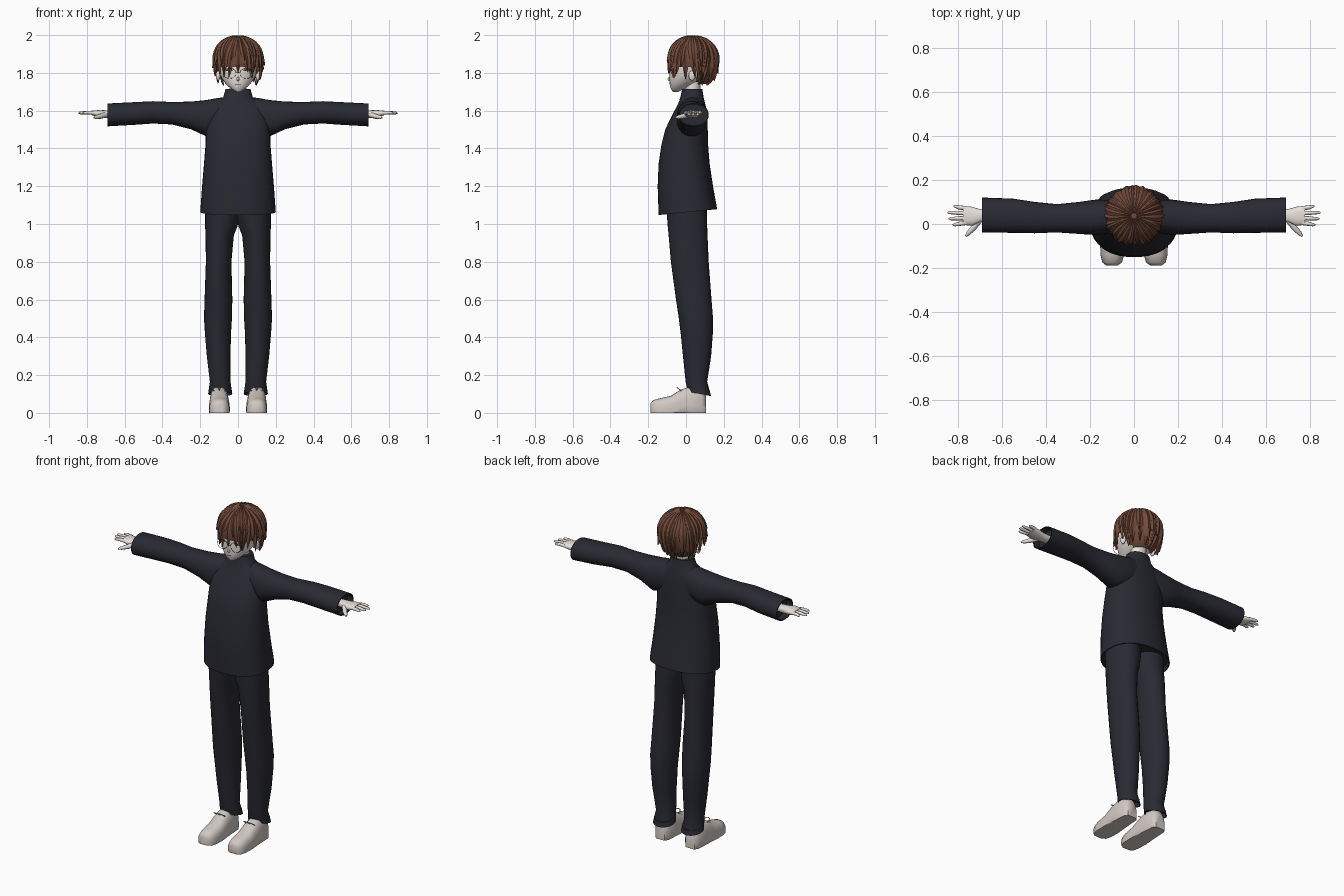
import bpy, bmesh, math, random
from mathutils import Vector

random.seed(4)
cube = bpy.data.objects.get("Cube")
if cube:
    bpy.data.objects.remove(cube, do_unlink=True)


def material(name, rgb):
    mat = bpy.data.materials.new(name)
    mat.use_nodes = True
    mat.diffuse_color = (*rgb, 1)
    mat.node_tree.nodes["Principled BSDF"].inputs["Base Color"].default_value = (*rgb, 1)
    return mat


CLOTH = material("charcoal cloth", (0.022, 0.023, 0.032))
SKIN = material("pale skin", (0.80, 0.74, 0.70))
SHOE = material("off white leather", (0.64, 0.58, 0.54))
HAIR = material("chestnut hair", (0.17, 0.07, 0.043))
DARK = material("dark detail", (0.03, 0.02, 0.02))


def smooth(obj, mat, angle=50):
    obj.data.materials.append(mat)
    bpy.ops.object.select_all(action="DESELECT")
    obj.select_set(True)
    bpy.context.view_layer.objects.active = obj
    bpy.ops.object.shade_smooth_by_angle(angle=math.radians(angle))
    return obj


def finish(name, bm, mat, angle=50):
    bmesh.ops.recalc_face_normals(bm, faces=bm.faces)
    mesh = bpy.data.meshes.new(name)
    bm.to_mesh(mesh)
    bm.free()
    obj = bpy.data.objects.new(name, mesh)
    bpy.context.collection.objects.link(obj)
    return smooth(obj, mat, angle)


def bridge(bm, rows):
    """Skin a list of closed point rows and cap both ends."""
    rows = [[bm.verts.new(p) for p in row] for row in rows]
    for low, high in zip(rows, rows[1:]):
        for i in range(len(low)):
            j = (i + 1) % len(low)
            bm.faces.new((low[i], low[j], high[j], high[i]))
    bm.faces.new(rows[0])
    bm.faces.new(rows[-1])


def loft(name, axis, rings, mat, power=2, side=1, tilt=0, recess=0, n=28):
    """Rings are (station, a min, a max, b min, b max); recess hollows the first end."""
    order = {"x": (0, 1, 2), "y": (1, 0, 2), "z": (2, 0, 1)}[axis]
    rings = list(rings)
    if recess:
        t, a0, a1, b0, b1 = rings[0]
        e = 0.006
        small = (a0 + e, a1 - e, b0 + e, b1 - e)
        rings = [(t + recess, *small), (t, *small)] + rings
    rows = []
    for k, (t, a0, a1, b0, b1) in enumerate(rings):
        row = []
        for i in range(n):
            u = math.tau * i / n
            c, s = (math.copysign(abs(f(u)) ** (2 / power), f(u)) for f in (math.cos, math.sin))
            p = Vector()
            p[order[1]] = (a0 + a1) / 2 + (a1 - a0) / 2 * c
            p[order[2]] = (b0 + b1) / 2 + (b1 - b0) / 2 * s
            p[order[0]] = t + (tilt * p[order[2]] if recess and k < 3 else 0)
            p.x *= side
            p.z = max(p.z, 0)
            row.append(p)
        rows.append(row)
    bm = bmesh.new()
    bridge(bm, rows)
    return finish(name, bm, mat)


def even(rings):
    """Expand (station, half width, b min, b max) to a symmetric ring."""
    return [(t, -w, w, b0, b1) for t, w, b0, b1 in rings]


def tube(name, points, radii, mat, cyclic=False):
    curve = bpy.data.curves.new(name, "CURVE")
    curve.dimensions = "3D"
    curve.bevel_depth = 1
    curve.bevel_resolution = 2
    curve.use_fill_caps = True
    spline = curve.splines.new("POLY")
    spline.points.add(len(points) - 1)
    spline.use_cyclic_u = cyclic
    spline.use_smooth = True
    for point, co, r in zip(spline.points, points, radii):
        point.co = (*co, 1)
        point.radius = r
    curve.materials.append(mat)
    obj = bpy.data.objects.new(name, curve)
    bpy.context.collection.objects.link(obj)


def ball(name, centre, size, mat):
    bpy.ops.mesh.primitive_uv_sphere_add(segments=16, ring_count=10, radius=1, location=centre)
    obj = bpy.context.object
    obj.name = name
    obj.scale = size
    smooth(obj, mat)


# Jacket body with stand-up collar
loft("jacket_body", "z", even([
    (1.062, .2, -.145, .165), (1.2, .19, -.15, .143), (1.32, .18, -.145, .125),
    (1.42, .172, -.13, .117), (1.5, .17, -.11, .115), (1.57, .162, -.077, .112),
    (1.62, .14, -.05, .106), (1.65, .11, -.036, .098), (1.672, .078, -.03, .093),
    (1.715, .066, -.02, .086)]), CLOTH, 2.3, tilt=.1, recess=.03, n=40)

# Head and neck
loft("neck", "z", even([(1.6, .045, -.005, .07), (1.78, .045, -.005, .08)]), SKIN)
loft("head", "z", even([
    (1.7, .012, -.07, -.04), (1.715, .036, -.08, -.01), (1.74, .064, -.086, .04),
    (1.77, .086, -.088, .09), (1.8, .1, -.087, .125), (1.85, .107, -.087, .14),
    (1.9, .1, -.08, .135), (1.95, .07, -.04, .1), (1.97, .03, 0, .06)]), SKIN, 2.2)
ball("nose", (0, -.086, 1.768), (.007, .011, .012), SKIN)
ball("mouth", (0, -.0835, 1.737), (.013, .003, .0015), DARK)

for side, word in ((1, "left"), (-1, "right")):
    # Sleeve and shoulder, from the cuff inwards
    loft(word + "_sleeve", "x", [
        (.69, -.038, .12, 1.517, 1.638), (.55, -.04, .115, 1.525, 1.645),
        (.45, -.042, .1, 1.532, 1.65), (.35, -.038, .09, 1.527, 1.646),
        (.25, -.045, .1, 1.502, 1.648), (.17, -.05, .111, 1.465, 1.656),
        (.1, -.04, .108, 1.48, 1.668), (.03, -.02, .1, 1.52, 1.675)],
        CLOTH, 2.2, side, recess=-.04)

    # Hand
    loft(word + "_palm", "x", [
        (.63, .015, .065, 1.56, 1.6), (.7, .008, .068, 1.56, 1.602),
        (.735, -.008, .078, 1.565, 1.603), (.775, -.004, .082, 1.576, 1.6)],
        SKIN, 2.5, side, n=16)
    for k, tip in enumerate((.822, .84, .845, .818)):
        y = .005 + .022 * k
        spread = (k - 1.5) * .006
        tube(f"{word}_finger_{k + 1}",
             [(side * x, y + spread * f, z) for x, f, z in
              ((.76, 0, 1.588), (.795, .5, 1.59), (tip - .008, 1, 1.588), (tip, 1, 1.587))],
             (.01, .0095, .007, .003), SKIN)
    tube(word + "_thumb",
         [(side * x, y, z) for x, y, z in
          ((.7, .02, 1.578), (.728, -.018, 1.57), (.752, -.043, 1.565), (.763, -.056, 1.563))],
         (.015, .013, .01, .004), SKIN)

    # Trouser leg
    loft(word + "_trouser_leg", "z", [
        (.115, .03, .158, .01, .133), (.165, .04, .149, -.002, .112),
        (.3, .04, .165, -.016, .133), (.42, .037, .175, -.028, .142),
        (.5, .032, .18, -.038, .143), (.6, .03, .177, -.053, .135),
        (.8, .035, .17, -.08, .12), (.94, .022, .172, -.092, .114),
        (.99, .002, .174, -.097, .112), (1.1, -.015, .174, -.105, .11)],
        CLOTH, 2, side, tilt=-.2, recess=.03)

    # Shoe with a flat sole and a lace bow
    loft(word + "_shoe", "y", [
        (-.188, .075, .125, -.02, .05), (-.175, .055, .143, -.04, .067),
        (-.14, .045, .152, -.05, .077), (-.08, .043, .154, -.05, .09),
        (-.03, .046, .152, -.06, .122), (.02, .05, .15, -.06, .14),
        (.085, .054, .146, -.06, .125), (.105, .07, .13, -.04, .09)],
        SHOE, 2.6, side)
    for way in (1, -1):
        loop = [(side * .099 + way * (.017 - .017 * math.cos(a)),
                 -.035 - .012 * math.sin(a), .124 + .01 * math.sin(a))
                for a in (math.tau * i / 12 for i in range(12))]
        tube(f"{word}_lace_{'outer' if way == side else 'inner'}", loop, [.0025] * 12, SHOE, True)

    # Ear, eyelash and spectacle rim
    ball(word + "_ear", (side * .105, .032, 1.785), (.012, .018, .026), SKIN)
    ball(word + "_eyelash", (side * .045, -.081, 1.815), (.02, .004, .003), DARK)
    rim = [(side * .045 + .034 * math.cos(a), -.091 + .35 * abs(.034 * math.cos(a) + side * .0) ** 1.2,
            1.798 + .028 * math.sin(a)) for a in (math.tau * i / 24 for i in range(24))]
    tube(word + "_spectacle_rim", rim, [.0011] * 24, DARK, True)
tube("spectacle_bridge", [(-.011, -.087, 1.802), (0, -.093, 1.805), (.011, -.087, 1.802)],
     [.0011] * 3, DARK)

# Hair cap, open over the face
CROWN = Vector((0, .037, 1.87))
bm = bmesh.new()
bmesh.ops.create_uvsphere(bm, u_segments=32, v_segments=24, radius=1)
for v in bm.verts:
    v.co = CROWN + Vector((v.co.x * .122, v.co.y * .13, v.co.z * (.12 if v.co.z > 0 else .15)))
face_side = [v for v in bm.verts if v.co.z < 1.74 or v.co.z < 1.825 and v.co.y < .05]
bmesh.ops.delete(bm, geom=face_side, context="VERTS")
finish("hair_cap", bm, HAIR)


def lock(bm, turn, reach, width, size, flick):
    """One tapered lock falling from the crown; turn 0 faces the front."""
    back = max(0, -math.cos(turn))
    rows = []
    for k in range(11):
        f = k / 10
        phi = math.radians(6 + (reach - 6) * f)
        power = 1 if phi < math.pi / 2 else .35 + .6 * back
        out = size * math.sin(phi) ** power + flick * max(0, f - .7) ** 2
        angle = turn + .22 * f * f * math.sin(turn * 5)
        height = math.cos(phi) * (.125 if phi < math.pi / 2 else .16)
        across = Vector((math.cos(angle), math.sin(angle), 0))
        outward = Vector((math.sin(angle), -math.cos(angle), 0))
        mid = CROWN + Vector((outward.x * .13 * out, outward.y * .133 * out, height * size))
        half = width * min(math.sin(phi) + .1, 1) * (1 - max(0, (f - .45) / .55) ** 1.6) + .0008
        normal = (mid - CROWN).normalized()
        rows.append([mid - across * half - normal * .006, mid + normal * half * .25,
                     mid + across * half - normal * .006, mid - normal * .012])
    bridge(bm, rows)


# Hair locks: a long under layer and a shorter top layer
bm = bmesh.new()
for layer, count in enumerate((30, 24)):
    for i in range(count):
        turn = math.tau * (i + .5 * layer) / count
        front = math.cos(turn)
        reach = 126 if front > .45 else 130 if front > -.15 else 148
        reach += random.uniform(-12, 4) - layer * random.uniform(15, 40)
        lock(bm, turn, reach, random.uniform(.02, .027),
             1 + .025 * layer, random.uniform(.2, 1.3))
finish("hair_locks", bm, HAIR, 40)
